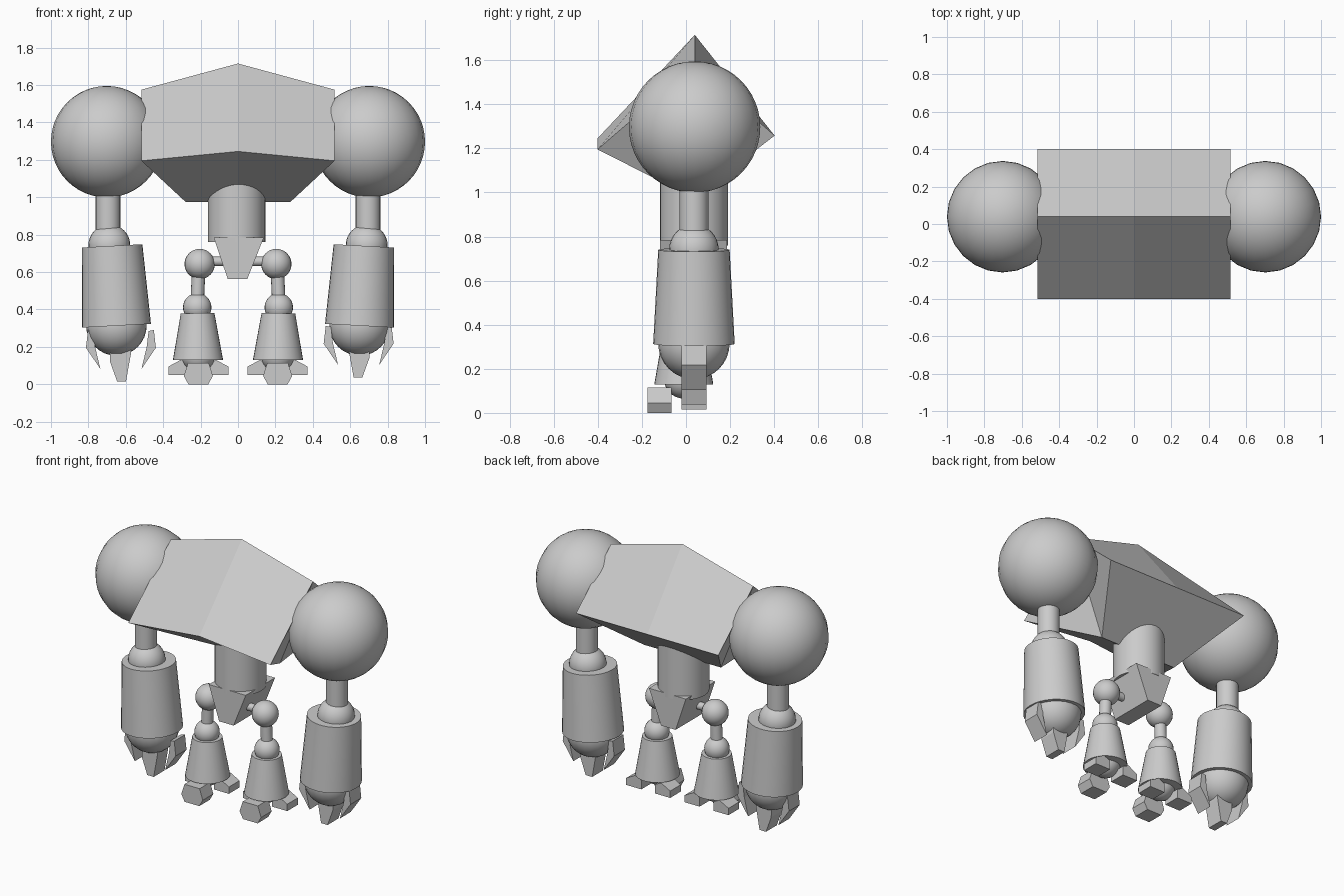
import bpy, bmesh, math
from mathutils import Vector

if "Cube" in bpy.data.objects:
    bpy.data.objects.remove(bpy.data.objects["Cube"])

CY = 0.036  # depth of the shoulder / arm plane


def finish(name, bm, smooth=False):
    bmesh.ops.recalc_face_normals(bm, faces=bm.faces)
    me = bpy.data.meshes.new(name)
    bm.to_mesh(me)
    bm.free()
    ob = bpy.data.objects.new(name, me)
    bpy.context.collection.objects.link(ob)
    if smooth:
        bpy.ops.object.select_all(action='DESELECT')
        ob.select_set(True)
        bpy.context.view_layer.objects.active = ob
        bpy.ops.object.shade_smooth_by_angle(angle=math.radians(35))
    return ob


def ball(name, loc, r, seg=24, rings=16):
    bm = bmesh.new()
    bmesh.ops.create_uvsphere(bm, u_segments=seg, v_segments=rings, radius=r)
    bmesh.ops.translate(bm, verts=bm.verts, vec=loc)
    return finish(name, bm, True)


def rod(name, a, b, ra, rb, seg=24):
    """Capped cone or cylinder running from point a to point b."""
    a, b = Vector(a), Vector(b)
    d = b - a
    bm = bmesh.new()
    bmesh.ops.create_cone(bm, cap_ends=True, segments=seg, radius1=ra,
                          radius2=rb, depth=d.length)
    bm.transform(d.to_track_quat('Z', 'Y').to_matrix().to_4x4())
    bmesh.ops.translate(bm, verts=bm.verts, vec=(a + b) / 2)
    return finish(name, bm, True)


def slab(name, outline, y0, y1, origin=(0, 0), sx=1):
    """Front-view outline (x, z) extruded from y0 to y1."""
    bm = bmesh.new()
    vs = [bm.verts.new((origin[0] + sx * x, y0, origin[1] + z)) for x, z in outline]
    f = bm.faces.new(vs)
    res = bmesh.ops.extrude_face_region(bm, geom=[f])
    top = [g for g in res['geom'] if isinstance(g, bmesh.types.BMVert)]
    bmesh.ops.translate(bm, verts=top, vec=(0, y1 - y0, 0))
    return finish(name, bm)


# Torso: diamond section, raised in the middle, narrowed at the bottom
bm = bmesh.new()
sections = []
for x, xb, ztop, zfront in ((-0.517, -0.28, 1.575, 1.195),
                            (0, 0, 1.715, 1.245),
                            (0.517, 0.28, 1.575, 1.195)):
    sections.append([bm.verts.new(p) for p in (
        (x, 0.04, ztop), (x, -0.402, zfront), (xb, 0.036, 0.975), (x, 0.402, 1.258))])
for s, t in zip(sections, sections[1:]):
    for i in range(4):
        j = (i + 1) % 4
        bm.faces.new((s[i], s[j], t[j], t[i]))
for s in (sections[0], sections[-1]):
    bm.faces.new((s[0], s[1], s[2]))
    bm.faces.new((s[0], s[2], s[3]))
finish("torso", bm)

# Waist and pelvis
rod("waist", (-0.007, CY, 0.76), (-0.007, CY, 1.14), 0.154, 0.154, 32)
slab("pelvis", [(-0.13, 0.785), (0.138, 0.785), (0.05, 0.563), (-0.055, 0.563)],
     -0.117, 0.187)

# Claw outlines relative to the hand, foot outlines relative to the shin
side_claw = [(0.148, 0.285), (0.176, 0.29), (0.187, 0.195), (0.11, 0.082), (0.138, 0.2)]
mid_claw = [(-0.06, 0.22), (0.055, 0.22), (0.053, 0.16), (0.027, 0.015),
            (-0.02, 0.015), (-0.058, 0.12)]
front_toe = [(-0.055, 0.115), (0.055, 0.115), (0.078, 0.045), (0.053, 0.0),
             (-0.053, 0.0), (-0.078, 0.045)]
side_toe = [(0.05, 0.11), (0.095, 0.13), (0.16, 0.095), (0.16, 0.05), (0.05, 0.05)]

for s, side in ((-1, "left"), (1, "right")):
    # Arm
    ball(f"{side}_shoulder", (s * 0.702, CY + 0.003, 1.297), 0.298, 24, 24)
    rod(f"{side}_upper_arm", (s * 0.695, CY, 0.75), (s * 0.695, CY, 1.08), 0.066, 0.066)
    ball(f"{side}_elbow", (s * 0.688, CY, 0.743), 0.112)
    rod(f"{side}_forearm", (s * 0.65, CY, 0.313), (s * 0.673, CY, 0.74), 0.185, 0.162, 32)
    ball(f"{side}_hand", (s * 0.65, CY, 0.315), 0.162)

    # Claws, set slightly higher on one hand
    hand = (-0.626, 0.0) if s < 0 else (0.645, 0.022)
    for k, part in ((-1, "a"), (1, "b")):
        slab(f"{side}_claw_{part}", side_claw, -0.02, 0.092, hand, k)
    slab(f"{side}_middle_claw", mid_claw, -0.02, 0.092, hand, s * -1)

    # Leg
    ly = -0.01
    rod(f"{side}_hip_pin", (s * 0.06, ly, 0.657), (s * 0.2, ly, 0.657), 0.025, 0.025, 16)
    ball(f"{side}_hip", (s * 0.205, ly, 0.643), 0.081)
    rod(f"{side}_thigh", (s * 0.219, ly, 0.42), (s * 0.209, ly, 0.64), 0.036, 0.036, 16)
    ball(f"{side}_knee", (s * 0.218, ly, 0.411), 0.076)
    rod(f"{side}_shin", (s * 0.214, ly, 0.13), (s * 0.216, ly, 0.38), 0.134, 0.09, 32)
    ball(f"{side}_ankle", (s * 0.212, ly, 0.155), 0.09)

    # Toes
    foot = (s * 0.212, 0)
    slab(f"{side}_front_toe", front_toe, -0.175, -0.065, foot)
    for k, part in ((-1, "a"), (1, "b")):
        slab(f"{side}_side_toe_{part}", side_toe, -0.02, 0.09, foot, k)
